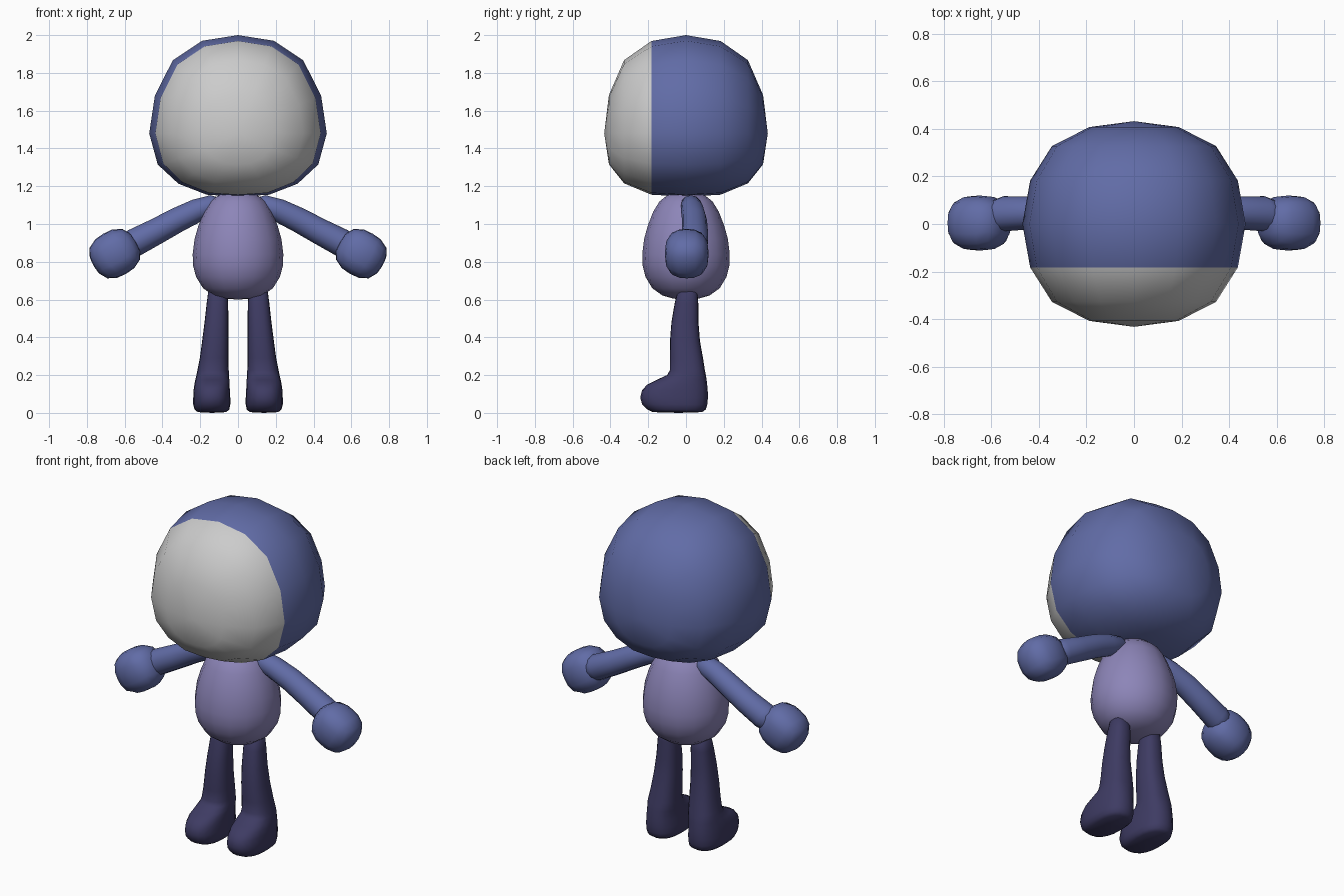
import bpy, bmesh, math
from mathutils import Vector, Matrix

if "Cube" in bpy.data.objects:
    bpy.data.objects.remove(bpy.data.objects["Cube"])


def material(name, rgb):
    m = bpy.data.materials.new(name)
    m.diffuse_color = (*rgb, 1)
    m.use_nodes = True
    m.node_tree.nodes["Principled BSDF"].inputs["Base Color"].default_value = m.diffuse_color
    return m


BLUE = material("blue", (0.12, 0.15, 0.385))
GREY = material("light grey", (0.60, 0.60, 0.60))
LILAC = material("lilac", (0.265, 0.235, 0.48))
NAVY = material("dark navy", (0.048, 0.044, 0.125))


def finish(name, bm, *mats):
    bmesh.ops.recalc_face_normals(bm, faces=bm.faces)
    for f in bm.faces:
        f.smooth = True
    mesh = bpy.data.meshes.new(name)
    bm.to_mesh(mesh)
    bm.free()
    for m in mats:
        mesh.materials.append(m)
    ob = bpy.data.objects.new(name, mesh)
    bpy.context.collection.objects.link(ob)
    return ob


def loft(rings):
    """Skin a list of equal-length rings; zero-size end rings become poles."""
    bm = bmesh.new()
    vs = [[bm.verts.new(p) for p in ring] for ring in rings]
    n = len(rings[0])
    for a, b in zip(vs, vs[1:]):
        for i in range(n):
            j = (i + 1) % n
            bm.faces.new((a[i], a[j], b[j], b[i]))
    bmesh.ops.remove_doubles(bm, verts=bm.verts, dist=0.0005)
    return bm


def spow(v, e):
    return math.copysign(abs(v) ** e, v)


def oval(cx, cy, z, rx, ry, n=16, e=1.0):
    """Horizontal (super)ellipse ring."""
    return [Vector((cx + rx * spow(math.cos(2 * math.pi * i / n), e),
                    cy + ry * spow(math.sin(2 * math.pi * i / n), e), z)) for i in range(n)]


def mirrored(rings, side):
    return [[Vector((p.x * side, p.y, p.z)) for p in r] for r in rings]


# Head: sixteen-sided front outline lofted from front to back
half = [(0, 2.0), (.19, 1.97), (.345, 1.867), (.44, 1.68), (.47, 1.48),
        (.425, 1.315), (.315, 1.213), (.165, 1.155), (0, 1.145)]
outline = half + [(-x, z) for x, z in half[-2:0:-1]]
ZC = 1.48
stations = [(.433, 0, 0, 0), (.408, .40, .39, .49), (.328, .735, .745, .79),
            (.183, .93, .94, .97)]          # depth, width, upper and lower scale
sections = ([(-y, *s) for y, *s in stations] + [(0, 1, 1, 1)]
            + [(y, *s) for y, *s in stations[::-1]])
bm = loft([[Vector((x * sx, y, ZC + (z - ZC) * (su if z >= ZC else sl)))
            for x, z in outline] for y, sx, su, sl in sections])
# Face panel: everything in front of the third ring
for f in bm.faces:
    f.material_index = 1 if f.calc_center_median().y < -0.19 else 0
finish("head", bm, BLUE, GREY)

# Body: egg-shaped turned profile
profile = [(0, .60), (.07, .605), (.13, .622), (.185, .66), (.222, .72), (.238, .78),
           (.24, .84), (.23, .92), (.21, .99), (.18, 1.065), (.145, 1.12),
           (.10, 1.155), (.05, 1.172), (0, 1.177)]
finish("body", loft([oval(0, 0, z, r, r * .965) for r, z in profile]), LILAC)

# Arm path: x, y, z, radius
arm_path = [(.09, .025, 1.11, 0), (.10, .025, 1.108, .035), (.13, .027, 1.10, .055),
            (.22, .035, 1.07, .062), (.32, .045, 1.022, .066), (.43, .047, .962, .069),
            (.55, .043, .90, .074), (.62, .03, .865, .06), (.63, .03, .86, 0)]
arm = []
for i, (x, y, z, r) in enumerate(arm_path):
    a, b = arm_path[max(i - 1, 0)], arm_path[min(i + 1, len(arm_path) - 1)]
    t = Vector((b[0] - a[0], 0, b[2] - a[2])).normalized()
    n = Vector((-t.z, 0, t.x))
    arm.append([Vector((x, y, z)) + r * (n * math.cos(k * math.pi / 6)
               + Vector((0, 1, 0)) * math.sin(k * math.pi / 6)) for k in range(12)])

# Leg with foot: z, centre x, half width, back y, front y
leg_rows = [(.665, .108, 0, .01, .01), (.66, .108, .03, .04, -.025),
            (.64, .108, .05, .06, -.045), (.58, .109, .057, .065, -.06),
            (.48, .114, .063, .066, -.077), (.38, .120, .070, .074, -.085),
            (.29, .126, .076, .09, -.086), (.225, .132, .083, .10, -.086),
            (.20, .134, .086, .105, -.10), (.175, .136, .09, .109, -.155),
            (.15, .138, .093, .112, -.205), (.12, .139, .096, .115, -.233),
            (.08, .139, .098, .116, -.242), (.045, .139, .098, .113, -.232),
            (.018, .138, .092, .105, -.205), (.004, .138, .075, .085, -.175),
            (0, .138, 0, -.04, -.04)]
leg = [oval(cx, (b + f) / 2, z, rx, (b - f) / 2, 20, .82) for z, cx, rx, b, f in leg_rows]


def hand(name, side):
    """Rounded block tilted along the arm."""
    bm = bmesh.new()
    bmesh.ops.create_cube(bm, size=2)
    bmesh.ops.subdivide_edges(bm, edges=bm.edges, cuts=3, use_grid_fill=True)
    p = 2.6
    for v in bm.verts:
        c = Vector([math.tan(k * math.pi / 4) for k in v.co])
        c /= sum(abs(k) ** p for k in c) ** (1 / p)
        v.co = Vector((c.x * .130, c.y * .116, c.z * .122))
    bm.transform(Matrix.Translation((.652 * side, .004, .843))
                 @ Matrix.Rotation(math.radians(30 * side), 4, 'Y'))
    finish(name, bm, BLUE)


for word, side in (("right", -1), ("left", 1)):
    finish(word + "_arm", loft(mirrored(arm, side)), BLUE)
    hand(word + "_hand", side)
    finish(word + "_leg", loft(mirrored(leg, side)), NAVY)
